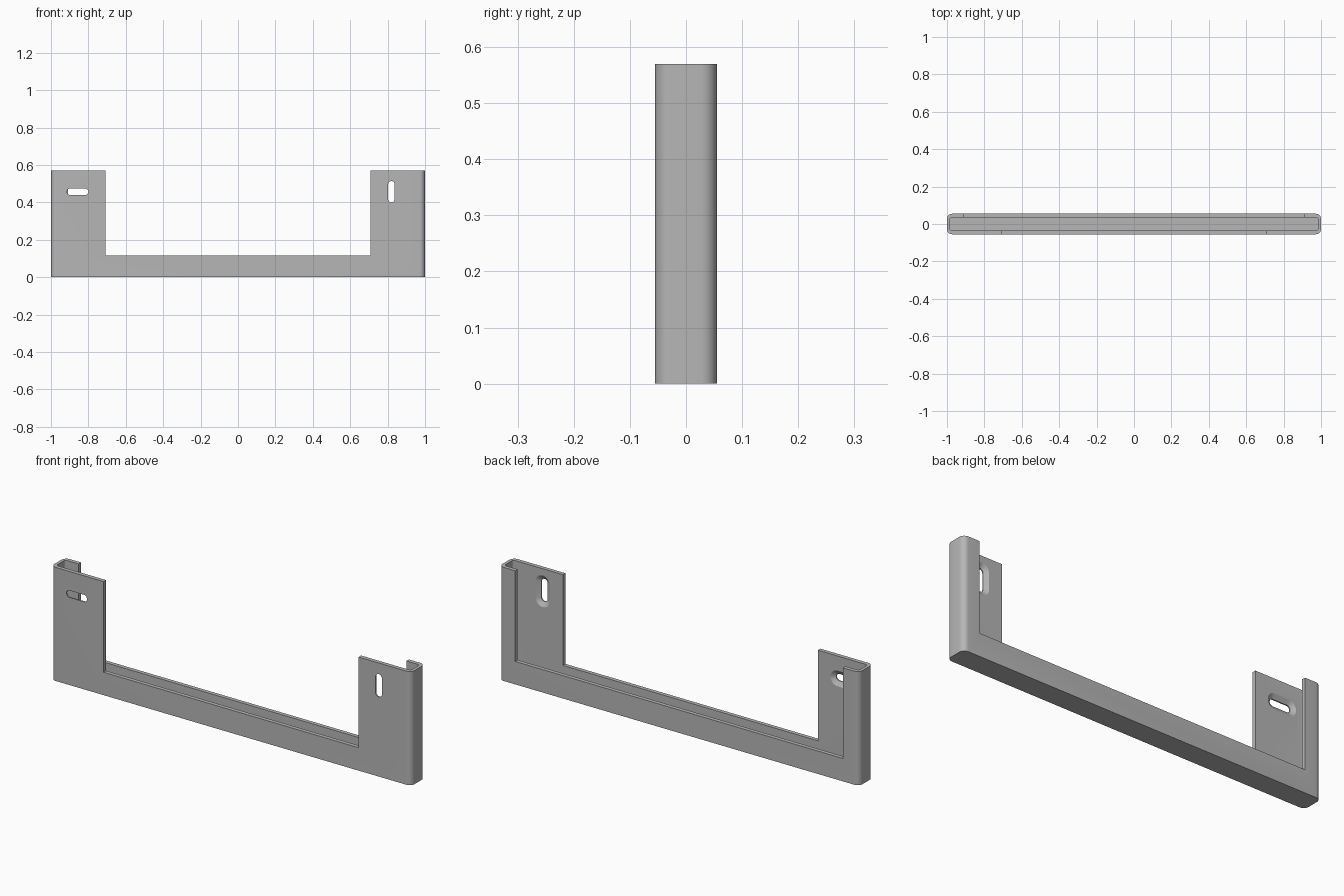
import bpy
import bmesh
from math import pi, cos, sin, radians

cube = bpy.data.objects.get("Cube")
if cube:
    bpy.data.objects.remove(cube, do_unlink=True)

HALF_X, HALF_Y, HEIGHT = 1.0, 0.055, 0.57
WALL_X, WALL_Y, FLOOR = 0.016, 0.02, 0.016
RAIL_TOP = 0.115

grey = bpy.data.materials.new("plain grey")
grey.use_nodes = True
colour = (0.47, 0.47, 0.47, 1)
grey.diffuse_color = colour
grey.node_tree.nodes["Principled BSDF"].inputs["Base Color"].default_value = colour


def rounded_outline(hx, hy, radius, steps=8):
    """Counter-clockwise rectangle with rounded corners."""
    points = []
    for i, (sx, sy) in enumerate([(1, 1), (-1, 1), (-1, -1), (1, -1)]):
        for k in range(steps + 1):
            a = (i + k / steps) * pi / 2
            points.append((sx * (hx - radius) + radius * cos(a),
                           sy * (hy - radius) + radius * sin(a)))
    return points


def loft(name, loops):
    """Closed solid through a stack of equal-length loops."""
    bm = bmesh.new()
    rings = [[bm.verts.new(p) for p in loop] for loop in loops]
    n = len(rings[0])
    for low, high in zip(rings, rings[1:]):
        for i in range(n):
            j = (i + 1) % n
            bm.faces.new((low[i], low[j], high[j], high[i]))
    bm.faces.new(rings[0][::-1])
    bm.faces.new(rings[-1])
    bmesh.ops.remove_doubles(bm, verts=bm.verts, dist=1e-5)
    bmesh.ops.recalc_face_normals(bm, faces=bm.faces)
    mesh = bpy.data.meshes.new(name)
    bm.to_mesh(mesh)
    bm.free()
    mesh.materials.append(grey)
    obj = bpy.data.objects.new(name, mesh)
    bpy.context.collection.objects.link(obj)
    return obj


def prism(name, outline, z0, z1):
    return loft(name, [[(x, y, z) for x, y in outline] for z in (z0, z1)])


def block(name, hx, y0, y1, z0, z1):
    return prism(name, [(-hx, y0), (hx, y0), (hx, y1), (-hx, y1)], z0, z1)


def slot_cutter(name, cx, cz, hx, hz):
    """Rounded slot through the front plate, countersunk from inside."""
    inner = -HALF_Y + WALL_Y
    loops = []
    for y, grow in [(-HALF_Y - 0.02, 0), (-HALF_Y + 0.006, 0),
                    (inner, 0.022), (inner + 0.01, 0.022)]:
        a, b = hx + grow, hz + grow
        loops.append([(cx + x, y, cz + z)
                      for x, z in rounded_outline(a, b, min(a, b) * 0.999)])
    return loft(name, loops)


# Rounded solid body
bracket = prism("bracket", rounded_outline(HALF_X, HALF_Y, 0.028), 0, HEIGHT)

# Hollow channel, front and back openings, mounting slots
cutters = [
    prism("channel_cutter",
          rounded_outline(HALF_X - WALL_X, HALF_Y - WALL_Y, 0.01), FLOOR, 1),
    block("front_opening_cutter", 0.708, -0.2, 0, RAIL_TOP, 1),
    block("back_opening_cutter", 0.91, 0, 0.2, RAIL_TOP, 1),
    slot_cutter("right_slot_cutter", -0.857, 0.457, 0.057, 0.0175),
    slot_cutter("left_slot_cutter", 0.82, 0.457, 0.0175, 0.057),
]

bpy.ops.object.select_all(action="DESELECT")
bpy.context.view_layer.objects.active = bracket
bracket.select_set(True)
for cutter in cutters:
    cutter.hide_render = True
    mod = bracket.modifiers.new(cutter.name, "BOOLEAN")
    mod.operation = "DIFFERENCE"
    mod.solver = "EXACT"
    mod.object = cutter
    bpy.ops.object.modifier_apply(modifier=mod.name)
    bpy.data.objects.remove(cutter, do_unlink=True)

bpy.ops.object.shade_smooth_by_angle(angle=radians(30))
